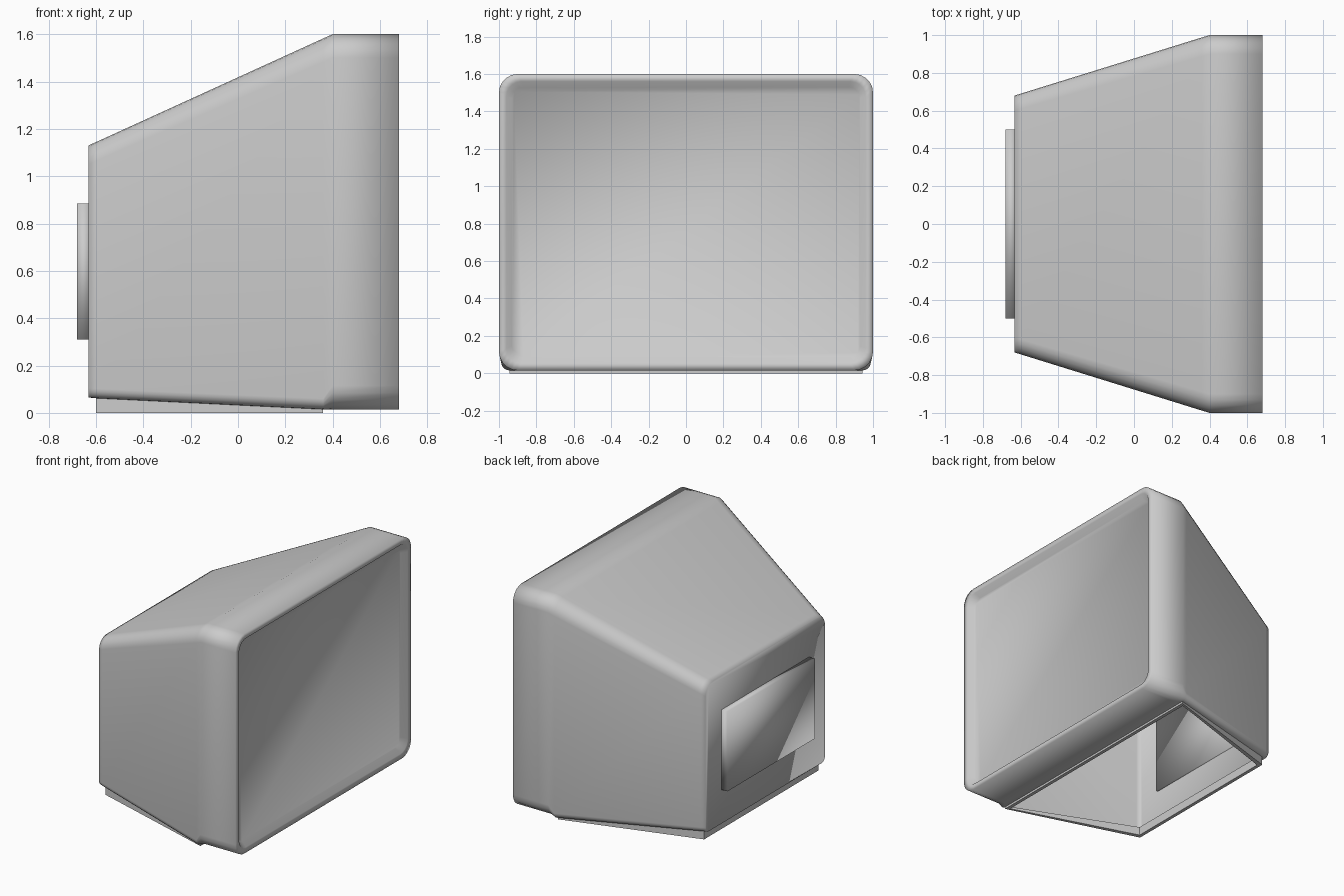
import bpy, bmesh, math

if "Cube" in bpy.data.objects:
    bpy.data.objects.remove(bpy.data.objects["Cube"])


def section(x, hw, z0, z1, rt, rb, n=5):
    # rounded rectangle in the YZ plane, starting at the bottom right corner
    pts = []
    for sy, sz, r, a0 in ((1, 0, rb, -90), (1, 1, rt, 0), (-1, 1, rt, 90), (-1, 0, rb, 180)):
        cy = sy * (hw - r)
        cz = z1 - r if sz else z0 + r
        for i in range(n + 1):
            a = math.radians(a0 + 90 * i / n)
            pts.append((x, cy + r * math.cos(a), cz + r * math.sin(a)))
    return pts


def finish(bm, name):
    bmesh.ops.recalc_face_normals(bm, faces=bm.faces)
    for f in bm.faces:
        f.smooth = True
    me = bpy.data.meshes.new(name)
    bm.to_mesh(me)
    bm.free()
    ob = bpy.data.objects.new(name, me)
    bpy.context.collection.objects.link(ob)
    return ob


# Housing: lofted sections from the recessed screen to the back wall
sections = [
    section(0.64, 0.93, 0.085, 1.53, 0.06, 0.06),
    section(0.68, 0.96, 0.055, 1.56, 0.08, 0.08),
    section(0.68, 1.0, 0.015, 1.6, 0.10, 0.10),
    section(0.40, 1.0, 0.015, 1.6, 0.10, 0.10),
    section(0.36, 0.988, 0.015, 1.582, 0.10, 0.045),
    section(-0.60, 0.69, 0.062, 1.144, 0.08, 0.04),
    section(-0.632, 0.68, 0.065, 1.13, 0.08, 0.04),
]
bm = bmesh.new()
rings = [[bm.verts.new(p) for p in s] for s in sections]
count = len(rings[0])
for k in range(len(rings) - 1):
    a, b = rings[k], rings[k + 1]
    for i in range(count):
        if k == 4 and i == count - 1:
            continue  # open underside of the tapered part
        j = (i + 1) % count
        bm.faces.new((a[i], a[j], b[j], b[i]))
bm.faces.new(rings[0])
bm.faces.new(rings[-1])
finish(bm, "housing")

# Lip around the underside opening
bm = bmesh.new()


def lip_ring(t, zf, zb):
    xf, xb, yf, yb = 0.36 - t, -0.60 + t, 0.943 - t, 0.65 - t
    return [bm.verts.new(p) for p in
            ((xf, yf, zf), (xf, -yf, zf), (xb, -yb, zb), (xb, yb, zb))]


lip = [lip_ring(0, 0.015, 0.062), lip_ring(0, 0, 0),
       lip_ring(0.025, 0, 0), lip_ring(0.025, 0.015, 0.062)]
for k in range(4):
    a, b = lip[k], lip[(k + 1) % 4]
    for i in range(4):
        j = (i + 1) % 4
        bm.faces.new((a[i], a[j], b[j], b[i]))
ob = finish(bm, "base_lip")
for p in ob.data.polygons:
    p.use_smooth = False

# Raised panel on the back
bm = bmesh.new()
bmesh.ops.create_cube(bm, size=1)
for v in bm.verts:
    v.co = (-0.65 + v.co.x * 0.06, v.co.y, 0.5975 + v.co.z * 0.575)
finish(bm, "back_panel")
